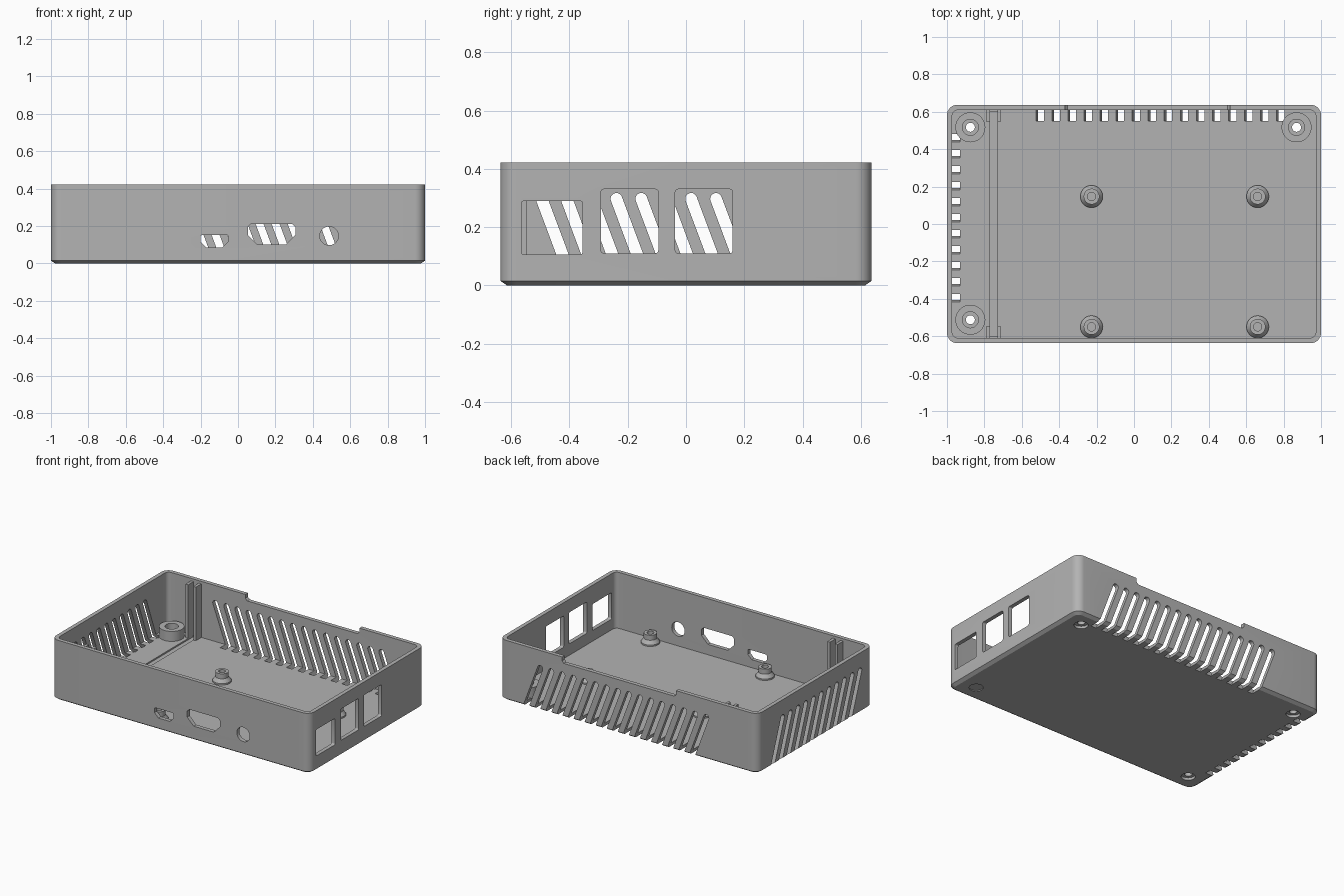
import bpy
import bmesh
from math import cos, sin, pi, radians, tan

cube = bpy.data.objects.get("Cube")
if cube:
    bpy.data.objects.remove(cube, do_unlink=True)

grey = bpy.data.materials.new("plain grey")
grey.use_nodes = True
grey.diffuse_color = (0.45, 0.45, 0.45, 1)
grey.node_tree.nodes["Principled BSDF"].inputs["Base Color"].default_value = (0.45, 0.45, 0.45, 1)

HX, HY, TOP = 1.0, 0.637, 0.422
WALL, FLOOR = 0.028, 0.03


def finish(bm, name):
    bmesh.ops.recalc_face_normals(bm, faces=bm.faces)
    mesh = bpy.data.meshes.new(name)
    bm.to_mesh(mesh)
    bm.free()
    mesh.materials.append(grey)
    ob = bpy.data.objects.new(name, mesh)
    bpy.context.collection.objects.link(ob)
    return ob


def activate(ob):
    bpy.ops.object.select_all(action='DESELECT')
    ob.select_set(True)
    bpy.context.view_layer.objects.active = ob


def loft(bm, rings, closed=False):
    """Skin a list of equal-length point rings; cap the ends unless closed."""
    loops = [[bm.verts.new(p) for p in ring] for ring in rings]
    pairs = list(zip(loops, loops[1:]))
    if closed:
        pairs.append((loops[-1], loops[0]))
    else:
        bm.faces.new(loops[0])
        bm.faces.new(loops[-1])
    for a, b in pairs:
        for i in range(len(a)):
            j = (i + 1) % len(a)
            bm.faces.new((a[i], a[j], b[j], b[i]))


def circle(r, z, cx=0, cy=0, n=40):
    return [(cx + r * cos(2 * pi * i / n), cy + r * sin(2 * pi * i / n), z) for i in range(n)]


def rounded(hx, hy, r, cx=0, cy=0, n=8):
    pts = []
    for q, (sx, sy) in enumerate(((1, 1), (-1, 1), (-1, -1), (1, -1))):
        for k in range(n + 1):
            a = (q + k / n) * pi / 2
            pts.append((cx + sx * (hx - r) + r * cos(a), cy + sy * (hy - r) + r * sin(a)))
    return pts


def prism(bm, profile, axis, lo, hi):
    """Extrude a (u, z) profile along x or y."""
    def place(t):
        return [(t, u, z) if axis == 'x' else (u, t, z) for u, z in profile]
    loft(bm, [place(lo), place(hi)])


def box(bm, x0, x1, y0, y1, z0, z1):
    prism(bm, [(x0, z0), (x1, z0), (x1, z1), (x0, z1)], 'y', y0, y1)


def port(x0, x1, z0, z1, top, low):
    """Connector outline with small top and large bottom chamfers."""
    return [(x0 + low, z0), (x1 - low, z0), (x1, z0 + low), (x1, z1 - top),
            (x1 - top, z1), (x0 + top, z1), (x0, z1 - top), (x0, z0 + low)]


# Open tray with rounded corners and a chamfered bottom edge
bm = bmesh.new()
rings = []
for inset, z, r in ((0.022, 0, 0.035), (0, 0.015, 0.055), (0, TOP, 0.055),
                    (WALL, TOP, 0.03), (WALL, FLOOR, 0.03)):
    rings.append([(x, y, z) for x, y in rounded(HX - inset, HY - inset, r)])
loft(bm, rings)
case = finish(bm, "case_shell")

# All openings in one cutter
bm = bmesh.new()
LEAN = radians(20.5)


def slot(u):
    """Leaning vent outline, round at the top and running out below the floor."""
    r, zt, zb = 0.02, 0.297, -0.06
    ut, ub = u - tan(LEAN) * (zt - 0.015), u - tan(LEAN) * (zb - 0.015)
    arc = [(ut + r * cos(k * pi / 10 + LEAN), zt + r * sin(k * pi / 10 + LEAN)) for k in range(11)]
    w = r / cos(LEAN)
    return arc + [(ub - w, zb), (ub + w, zb)]


for k in range(16):
    prism(bm, slot(-0.497 + k * 0.0857), 'y', 0.55, 0.8)
for k in range(11):
    prism(bm, slot(-0.39 + k * 0.0855), 'x', -1.2, -0.93)

# Tall connector windows
for y0, y1, z0, z1 in ((-0.565, -0.355, 0.105, 0.29), (-0.292, -0.095, 0.11, 0.33),
                       (-0.037, 0.16, 0.11, 0.33)):
    prism(bm, rounded((y1 - y0) / 2, (z1 - z0) / 2, 0.01, (y0 + y1) / 2, (z0 + z1) / 2, 4),
          'x', 0.9, 1.1)

# Small front connectors
prism(bm, port(-0.2, -0.052, 0.086, 0.152, 0.006, 0.03), 'y', -0.7, -0.6)
prism(bm, port(0.053, 0.307, 0.102, 0.21, 0.016, 0.05), 'y', -0.7, -0.6)
prism(bm, rounded(0.05, 0.05, 0.05, 0.487, 0.147), 'y', -0.7, -0.6)

# Rim notch and floor groove
prism(bm, [(-0.355, 0.38), (0.5, 0.38), (0.513, 0.395), (0.513, 0.5),
           (-0.37, 0.5), (-0.37, 0.395)], 'y', 0.59, 0.7)
box(bm, -0.77, -0.73, -0.6, 0.6, 0.02, 0.06)

# Screw holes with recesses underneath, and one blind recess
POSTS = ((-0.875, 0.517), (0.869, 0.517), (-0.875, -0.512))
for x, y in POSTS:
    loft(bm, [circle(r, z, x, y) for r, z in
              ((0.045, -0.05), (0.045, 0.018), (0.024, 0.018), (0.024, 0.06))])
loft(bm, [circle(0.045, z, 0.869, -0.512) for z in (-0.05, 0.006)])
cutter = finish(bm, "opening_cutter")
cutter.hide_render = True

mod = case.modifiers.new("openings", 'BOOLEAN')
mod.operation = 'DIFFERENCE'
mod.solver = 'EXACT'
mod.object = cutter
activate(case)
bpy.ops.object.modifier_apply(modifier=mod.name)
bpy.data.objects.remove(cutter, do_unlink=True)
parts = [case]

# Counterbored corner posts
for i, (x, y) in enumerate(POSTS):
    bm = bmesh.new()
    loft(bm, [circle(r, z, x, y) for r, z in
              ((0.08, 0.025), (0.08, 0.1), (0.043, 0.1), (0.043, 0.05),
               (0.024, 0.05), (0.024, 0.025))], closed=True)
    parts.append(finish(bm, f"corner_post_{i + 1}"))

# Flared board standoffs with blind holes
for x in (-0.227, 0.661):
    for y in (0.147, -0.55):
        bm = bmesh.new()
        loft(bm, [circle(r, z, x, y) for r, z in
                  ((0.06, 0.025), (0.06, 0.04), (0.042, 0.065), (0.042, 0.1),
                   (0.022, 0.1), (0.022, 0.04))])
        parts.append(finish(bm, "board_standoff"))

# Paired panel rails on the front and back walls
for side, name in ((-1, "front_rail"), (1, "back_rail")):
    for x in (-0.79, -0.73):
        bm = bmesh.new()
        y0, y1 = sorted((side * 0.548, side * 0.62))
        box(bm, x, x + 0.02, y0, y1, 0.025, 0.405)
        parts.append(finish(bm, name))

for ob in parts:
    activate(ob)
    bpy.ops.object.shade_smooth_by_angle(angle=radians(30))
